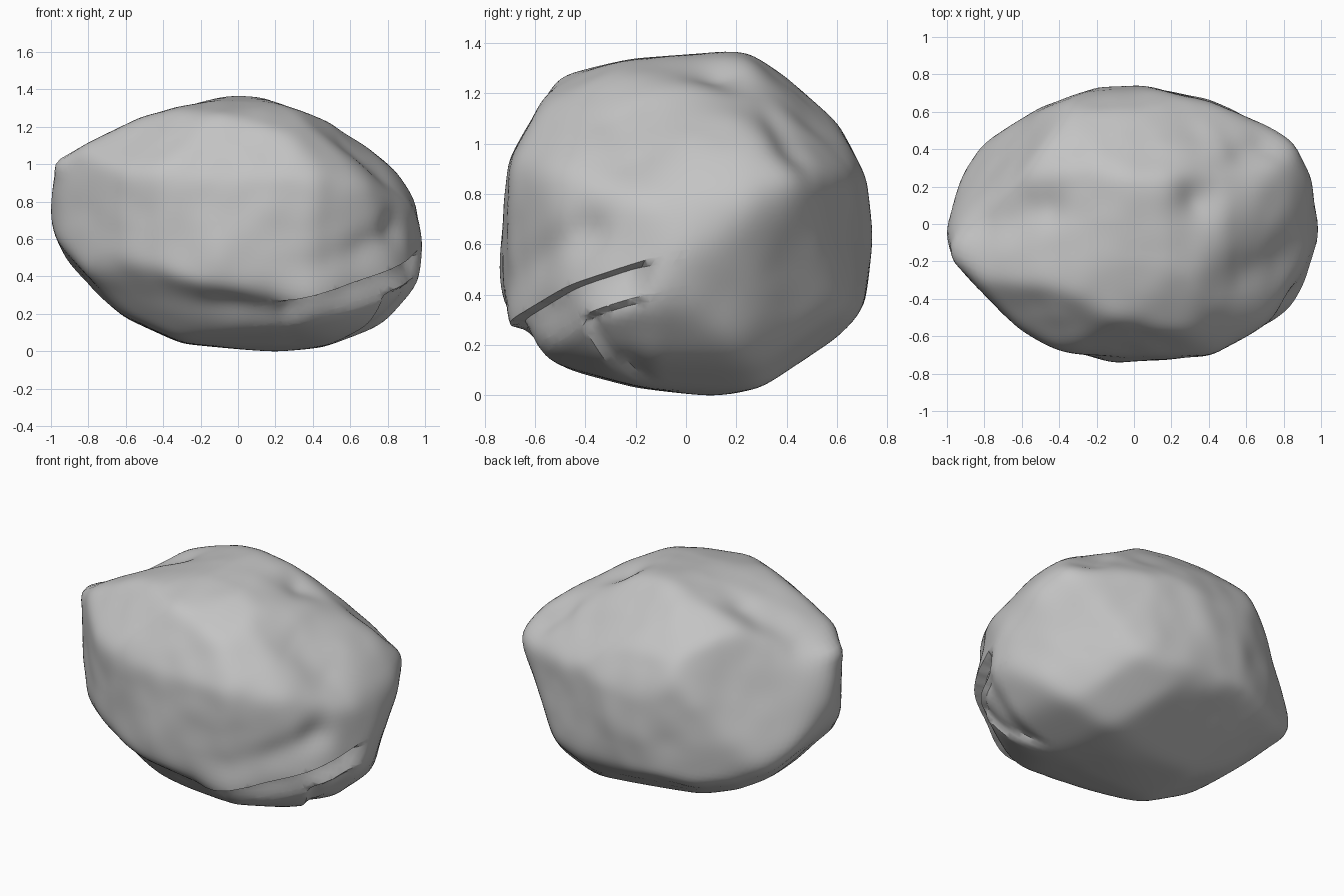
import bpy, bmesh, math
from mathutils import Vector, geometry, noise

cube = bpy.data.objects.get("Cube")
if cube:
    bpy.data.objects.remove(cube, do_unlink=True)

CENTRE = Vector((0, 0, .68))
HALF = Vector((1.0, .74, .68))

# Straight-on outlines of the boulder
FRONT = [(-1, .7), (-.96, .52), (-.6, .18), (-.3, .05), (.2, 0), (.45, .03), (.9, .2),
         (1, .4), (.99, .6), (.93, .8), (.82, .98), (.5, 1.22), (.1, 1.36),
         (-.05, 1.36), (-.5, 1.25), (-.98, 1.03)]
SIDE = [(-.74, .5), (-.71, .28), (-.62, .15), (-.2, .04), (.1, 0), (.3, .03), (.57, .18),
        (.7, .36), (.74, .6), (.71, .85), (.6, 1.07), (.4, 1.28), (.24, 1.36),
        (-.2, 1.33), (-.5, 1.26), (-.69, .92)]
TOP = [(-1, -.05), (-.97, -.2), (-.6, -.55), (-.4, -.66), (-.1, -.73), (.4, -.7), (.88, -.42),
       (1, 0), (.95, .25), (.85, .46), (.4, .65), (0, .74), (-.2, .72), (-.5, .6), (-.9, .37)]

# Diagonal outlines, measured from the centre on tilted planes
DIAGONAL_A = [(-.92, .47), (-.89, -.1), (-.76, -.4), (-.28, -.67), (-.02, -.79), (.49, -.79),
              (.78, -.54), (.91, -.15), (.97, .1), (.62, .4), (.36, .57), (.01, .76),
              (-.25, .76)]
DIAGONAL_B = [(-.97, .21), (-.83, .36), (-.65, .48), (-.31, .66), (-.08, .73), (.35, .69),
              (.61, .48), (.87, .25), (.92, .13), (.91, -.26), (.73, -.38), (.52, -.6),
              (.31, -.68), (.08, -.69), (-.5, -.58), (-.72, -.42), (-.85, -.1)]
DIAGONAL_C = [(-.94, -.27), (-.87, .19), (-.55, .58), (-.08, .71), (.27, .71), (.62, .48),
              (.76, .14), (.88, -.15), (.94, -.35), (.72, -.5), (.07, -.73), (-.12, -.73),
              (-.67, -.6)]

# Depth of the sloping facet in each corner, by sign of x, y and z
CORNERS = {(1, -1, 1): .99, (1, 1, 1): 1.05, (-1, -1, 1): 1.09, (-1, 1, 1): 1.02,
           (1, -1, -1): 1.16, (1, 1, -1): 1.08, (-1, -1, -1): .95, (-1, 1, -1): 1.08}


def tilted_axes(turn, tilt):
    """Horizontal and upward axes of a plane turned about z and leaning back."""
    turn, tilt = math.radians(turn), math.radians(tilt)
    right = Vector((math.cos(turn), math.sin(turn), 0))
    away = Vector((-right.y, right.x, 0))
    return right, Vector((0, 0, math.cos(tilt))) + away * math.sin(tilt)


def outline_planes(points, right, up, origin=(0, 0)):
    """Outward planes of an extruded convex outline, scaled so the surface is at one."""
    points = [Vector(p) - Vector(origin) for p in points]
    loop = [points[i] for i in geometry.convex_hull_2d(points)]
    planes = []
    for a, b in zip(loop, loop[1:] + loop[:1]):
        n = Vector((b.y - a.y, a.x - b.x))
        n /= n.dot(a)
        planes.append(right * n.x + up * n.y)
    return planes


X, Y, Z = Vector((1, 0, 0)), Vector((0, 1, 0)), Vector((0, 0, 1))
GROUPS = [
    outline_planes(FRONT, X, Z, CENTRE.xz),
    outline_planes(SIDE, Y, Z, CENTRE.yz),
    outline_planes(TOP, X, Y),
    outline_planes(DIAGONAL_A, *tilted_axes(33, 30)),
    outline_planes(DIAGONAL_B, *tilted_axes(213, 30)),
    outline_planes(DIAGONAL_C, *tilted_axes(147, -18)),
    [Vector([s / (h * d * math.sqrt(3)) for s, h in zip(signs, HALF)])
     for signs, d in CORNERS.items()],
]


def hull_radius(d, p=70):
    """Softened meeting of all the planes along one direction."""
    return (sum(max(n.dot(d) for n in g) ** p for g in GROUPS) / 3) ** (-1 / p)


def ramp(v, low, high):
    t = min(max((v - low) / (high - low), 0), 1)
    return t * t * (3 - 2 * t)


# Soft hollows (negative) and ridges (positive): start, end, width, height
FOLDS = [((.35, .15, 1.26), (.72, .42, .99), .12, -.05),
         ((.6, -.3, 1.1), (.75, -.2, .95), .14, -.04),
         ((-.35, -.65, .2), (.15, -.65, .22), .12, -.04),
         ((.4, -.62, .45), (.85, -.4, .65), .09, -.03),
         ((-.8, 0, 1.1), (-.5, .1, 1.25), .14, -.05),
         ((-.98, -.2, 1.0), (-.95, -.1, 1.02), .06, .02),
         ((-.55, .6, .24), (-.5, .63, .22), .04, .04)]


def fold_offset(p):
    total = 0
    for a, b, width, height in FOLDS:
        a, b = Vector(a), Vector(b)
        t = min(max((p - a).dot(b - a) / (b - a).length_squared, 0), 1)
        total += height * math.exp(-((p - a.lerp(b, t)).length / width) ** 2)
    return total


# The broken layers follow parallel slanting planes at these drops below the overhang
SLANT = Vector((-.22, -.22, 1))
LEDGE, STEP, LIP = .36, .14, .03


def ledge_offset(p):
    """Two rock layers stepping inward below an overhang at the front corner."""
    drop = LEDGE - SLANT.dot(p)
    area = ramp(p.x, .18, .32) * ramp(-p.y, .1, .24)
    recess = .065 * ramp(drop, 0, LIP)
    foot = .06 * ramp(drop, .05, .2)
    split = .035 * ramp(p.x + p.y, .36, .44) * ramp(drop, STEP, STEP + LIP)
    return area * (foot - recess - split)


# Boulder body
bm = bmesh.new()
bmesh.ops.create_icosphere(bm, subdivisions=6, radius=1)
for v in bm.verts:
    d = v.co.normalized()
    v.co = CENTRE + d * hull_radius(d)
for _ in range(6):
    bmesh.ops.smooth_vert(bm, verts=bm.verts, factor=.5, use_axis_x=True,
                          use_axis_y=True, use_axis_z=True)

# Clean edges for the broken layers
for drop in (0, LIP, STEP, STEP + LIP):
    corner = [f for f in bm.faces if f.calc_center_median().x > .1
              and f.calc_center_median().y < 0]
    geom = corner + list({e for f in corner for e in f.edges}) \
        + list({v for f in corner for v in f.verts})
    bmesh.ops.bisect_plane(bm, geom=geom, dist=.0005, plane_no=SLANT,
                           plane_co=(0, 0, LEDGE - drop))

# Weathered folds, faint roughness and the broken layers
for v in bm.verts:
    p = v.co.copy()
    rough = (.012 * noise.noise(p * 2.6) + .006 * noise.noise(p * 6)) * ramp(p.z, .1, .35)
    v.co = p + (p - CENTRE).normalized() * (fold_offset(p) + rough + ledge_offset(p))

# Rest on the ground
bmesh.ops.translate(bm, verts=bm.verts, vec=(0, 0, -min(v.co.z for v in bm.verts)))

mesh = bpy.data.meshes.new("boulder")
bm.to_mesh(mesh)
bm.free()
boulder = bpy.data.objects.new("boulder", mesh)
bpy.context.collection.objects.link(boulder)

stone = bpy.data.materials.new("grey stone")
stone.use_nodes = True
colour = (.55, .55, .55, 1)
stone.diffuse_color = colour
stone.node_tree.nodes["Principled BSDF"].inputs["Base Color"].default_value = colour
mesh.materials.append(stone)

bpy.context.view_layer.objects.active = boulder
boulder.select_set(True)
bpy.ops.object.shade_smooth_by_angle(angle=math.radians(35))
